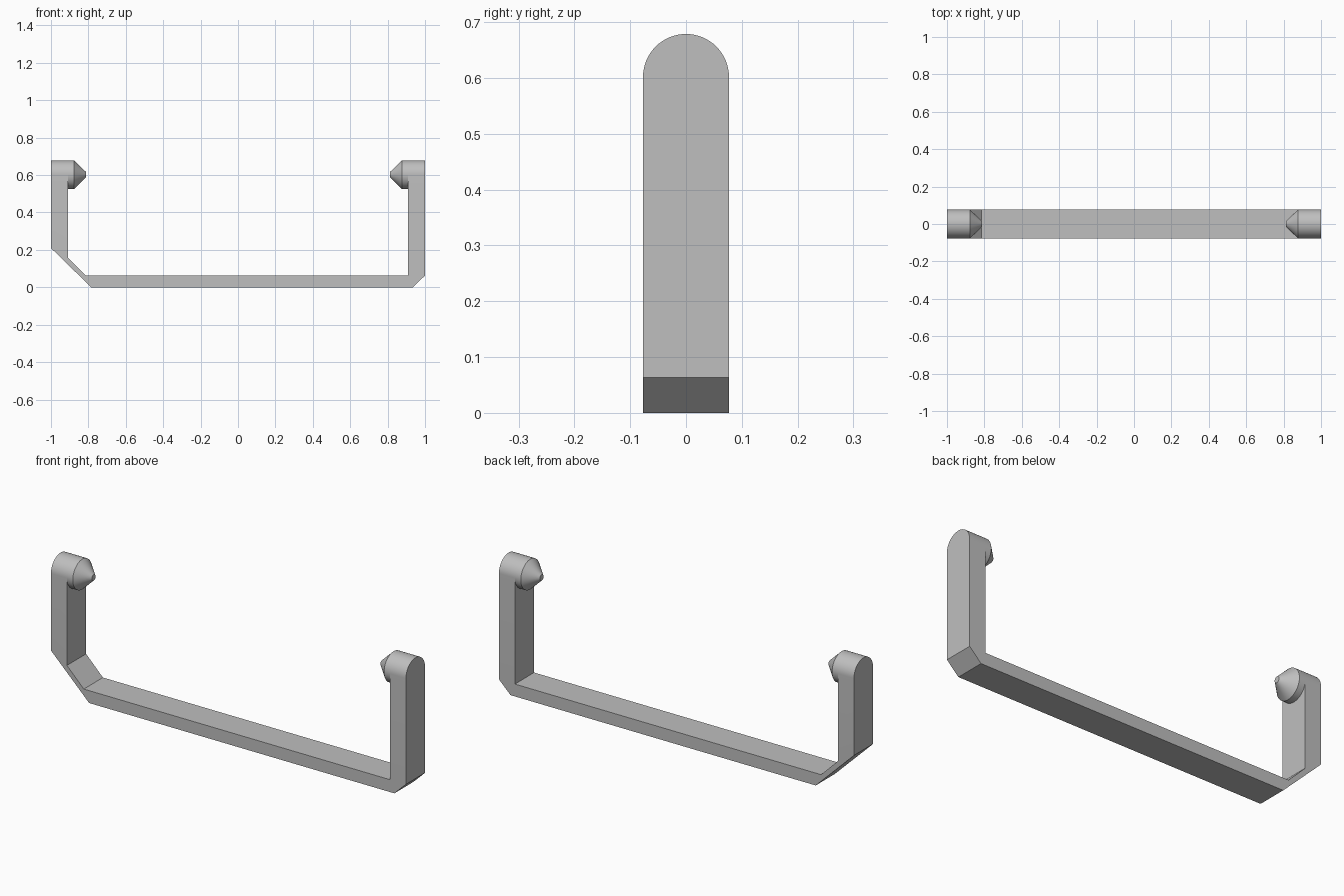
import bpy, bmesh, math
from mathutils import Vector

cube = bpy.data.objects.get("Cube")
if cube:
    bpy.data.objects.remove(cube, do_unlink=True)

HALF_WIDTH = 0.077   # half the strap width, also the pin radius
PIN_Z = 0.602
INNER_X = 0.91

grey = bpy.data.materials.new("plain grey")
grey.use_nodes = True
colour = (0.52, 0.52, 0.52, 1)
grey.diffuse_color = colour
grey.node_tree.nodes["Principled BSDF"].inputs["Base Color"].default_value = colour


def add_object(name, bm):
    bmesh.ops.recalc_face_normals(bm, faces=bm.faces)
    mesh = bpy.data.meshes.new(name)
    bm.to_mesh(mesh)
    bm.free()
    mesh.materials.append(grey)
    obj = bpy.data.objects.new(name, mesh)
    bpy.context.collection.objects.link(obj)
    return obj


def extrude_outline(name, points, offset):
    bm = bmesh.new()
    face = bm.faces.new([bm.verts.new(p) for p in points])
    moved = bmesh.ops.extrude_face_region(bm, geom=[face], use_keep_orig=True)
    bmesh.ops.translate(bm, vec=Vector(offset),
                        verts=[v for v in moved["geom"] if isinstance(v, bmesh.types.BMVert)])
    return add_object(name, bm)


def select_only(obj):
    bpy.ops.object.select_all(action='DESELECT')
    obj.select_set(True)
    bpy.context.view_layer.objects.active = obj


def smooth(obj):
    select_only(obj)
    bpy.ops.object.shade_smooth_by_angle(angle=math.radians(30))


# Bent strap: large bevel on one lower corner, small bevel on the other
outline = [(-1, 0.8), (-1, 0.21), (-0.785, 0), (0.935, 0), (1, 0.063), (1, 0.8),
           (INNER_X, 0.8), (INNER_X, 0.063), (-0.815, 0.063), (-INNER_X, 0.158), (-INNER_X, 0.8)]
bracket = extrude_outline("bracket", [(x, -0.1, z) for x, z in outline], (0, 0.2, 0))

# Round-topped slab trims the strap to width and rounds both arm ends
arc = [(HALF_WIDTH * math.cos(math.pi * i / 32), PIN_Z + HALF_WIDTH * math.sin(math.pi * i / 32))
       for i in range(33)]
side = [(-HALF_WIDTH, -0.1), (HALF_WIDTH, -0.1)] + arc
trimmer = extrude_outline("trimmer", [(-1.1, y, z) for y, z in side], (2.2, 0, 0))
trimmer.hide_render = True
trim = bracket.modifiers.new("trim", 'BOOLEAN')
trim.operation = 'INTERSECT'
trim.solver = 'EXACT'
trim.object = trimmer
select_only(bracket)
bpy.ops.object.modifier_apply(modifier=trim.name)
bpy.data.objects.remove(trimmer, do_unlink=True)
smooth(bracket)


# Pins: short cylinder with a blunt conical tip, facing inward on each arm
def add_pin(name, sign):
    bm = bmesh.new()
    rings = []
    for x, radius in [(INNER_X, HALF_WIDTH), (0.877, HALF_WIDTH), (0.813, 0.015)]:
        rings.append([bm.verts.new((sign * x, radius * math.cos(math.tau * i / 64),
                                    PIN_Z + radius * math.sin(math.tau * i / 64)))
                      for i in range(64)])
    for a, b in zip(rings, rings[1:]):
        for i in range(64):
            j = (i + 1) % 64
            bm.faces.new((a[i], a[j], b[j], b[i]))
    bm.faces.new(rings[0])
    bm.faces.new(rings[-1])
    smooth(add_object(name, bm))


add_pin("left_pin", 1)
add_pin("right_pin", -1)
